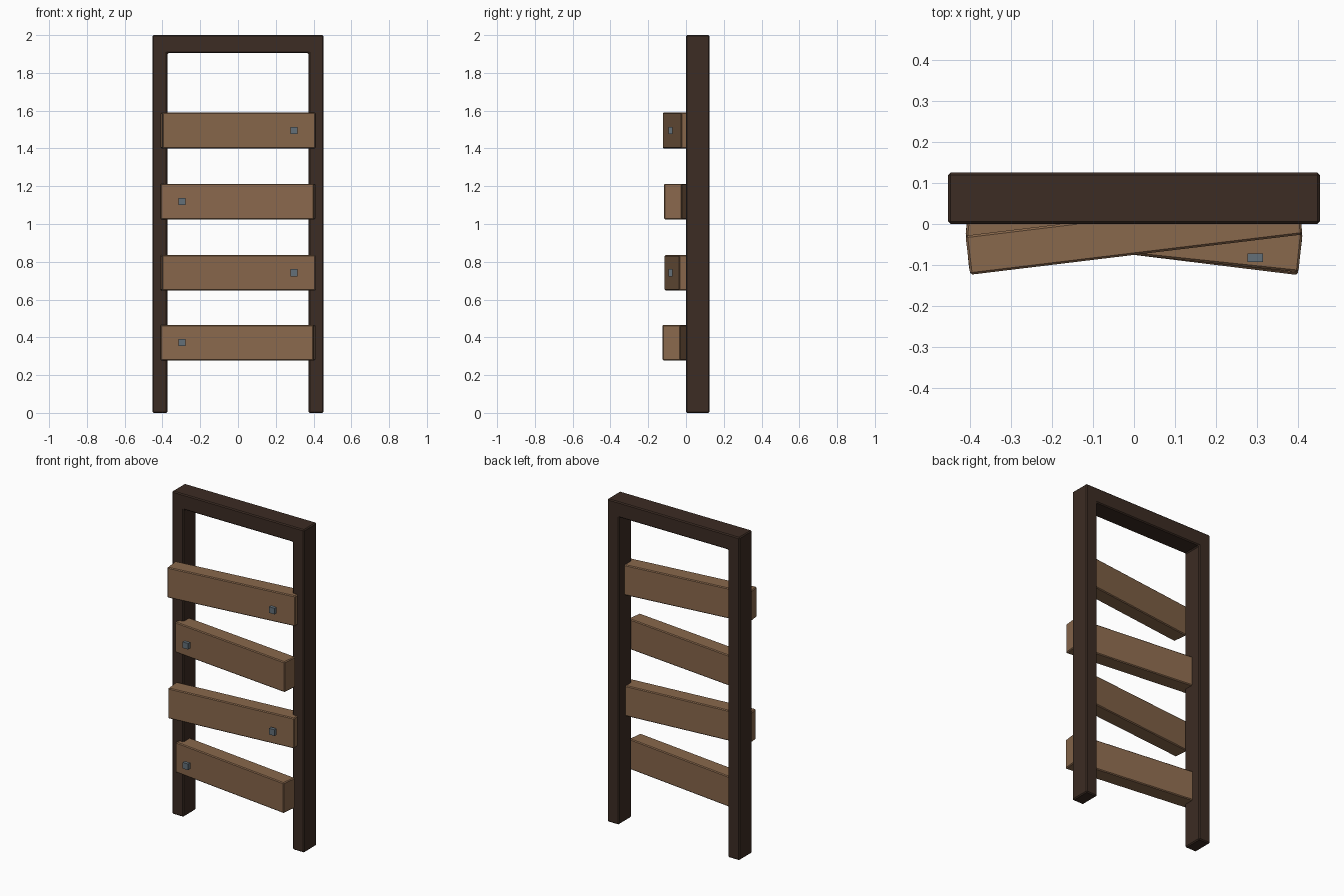
import bpy, bmesh, math

if "Cube" in bpy.data.objects:
    bpy.data.objects.remove(bpy.data.objects["Cube"])


def material(name, rgb):
    m = bpy.data.materials.new(name)
    m.diffuse_color = (*rgb, 1)
    m.use_nodes = True
    m.node_tree.nodes["Principled BSDF"].inputs["Base Color"].default_value = m.diffuse_color
    return m


DARK = material("dark wood", (0.045, 0.025, 0.017))
PLANK = material("plank wood", (0.25, 0.138, 0.072))
STEEL = material("grey steel", (0.125, 0.16, 0.19))


def finish(name, bm, mat, bevel):
    bmesh.ops.recalc_face_normals(bm, faces=bm.faces)
    mesh = bpy.data.meshes.new(name)
    bm.to_mesh(mesh)
    bm.free()
    mesh.materials.append(mat)
    ob = bpy.data.objects.new(name, mesh)
    bpy.context.collection.objects.link(ob)
    if bevel:
        mod = ob.modifiers.new("edge bevel", 'BEVEL')
        mod.width = bevel
        mod.segments = 1
        mod.limit_method = 'ANGLE'
    return ob


def box(name, loc, size, mat, bevel=0.0, turn=0.0):
    bm = bmesh.new()
    bmesh.ops.create_cube(bm, size=1)
    bmesh.ops.scale(bm, vec=size, verts=bm.verts)
    ob = finish(name, bm, mat, bevel)
    ob.location = loc
    ob.rotation_euler.z = math.radians(turn)
    return ob


# Door frame: two posts and a lintel as one extruded outline
W, INNER, LINTEL, DEPTH = 0.453, 0.374, 1.905, 0.125
outline = [(-W, 0), (-W, 2), (W, 2), (W, 0),
           (INNER, 0), (INNER, LINTEL), (-INNER, LINTEL), (-INNER, 0)]
bm = bmesh.new()
face = bm.faces.new([bm.verts.new((x, 0, z)) for x, z in outline])
ext = bmesh.ops.extrude_face_region(bm, geom=[face])
new_verts = [g for g in ext["geom"] if isinstance(g, bmesh.types.BMVert)]
bmesh.ops.translate(bm, vec=(0, DEPTH, 0), verts=new_verts)
finish("door_frame", bm, DARK, 0.006)

# Crooked planks, alternately turned, each with one nail head
for i, (z, turn) in enumerate([(0.372, -7), (0.742, 5.4), (1.119, -6), (1.495, 6.9)], 1):
    box(f"plank_{i}", (0, -0.027, z), (0.816, 0.096, 0.188), PLANK, 0.005, turn)
    side = 1 if turn > 0 else -1
    box(f"nail_{i}", (side * 0.296, -0.082, z), (0.038, 0.021, 0.038), STEEL)
